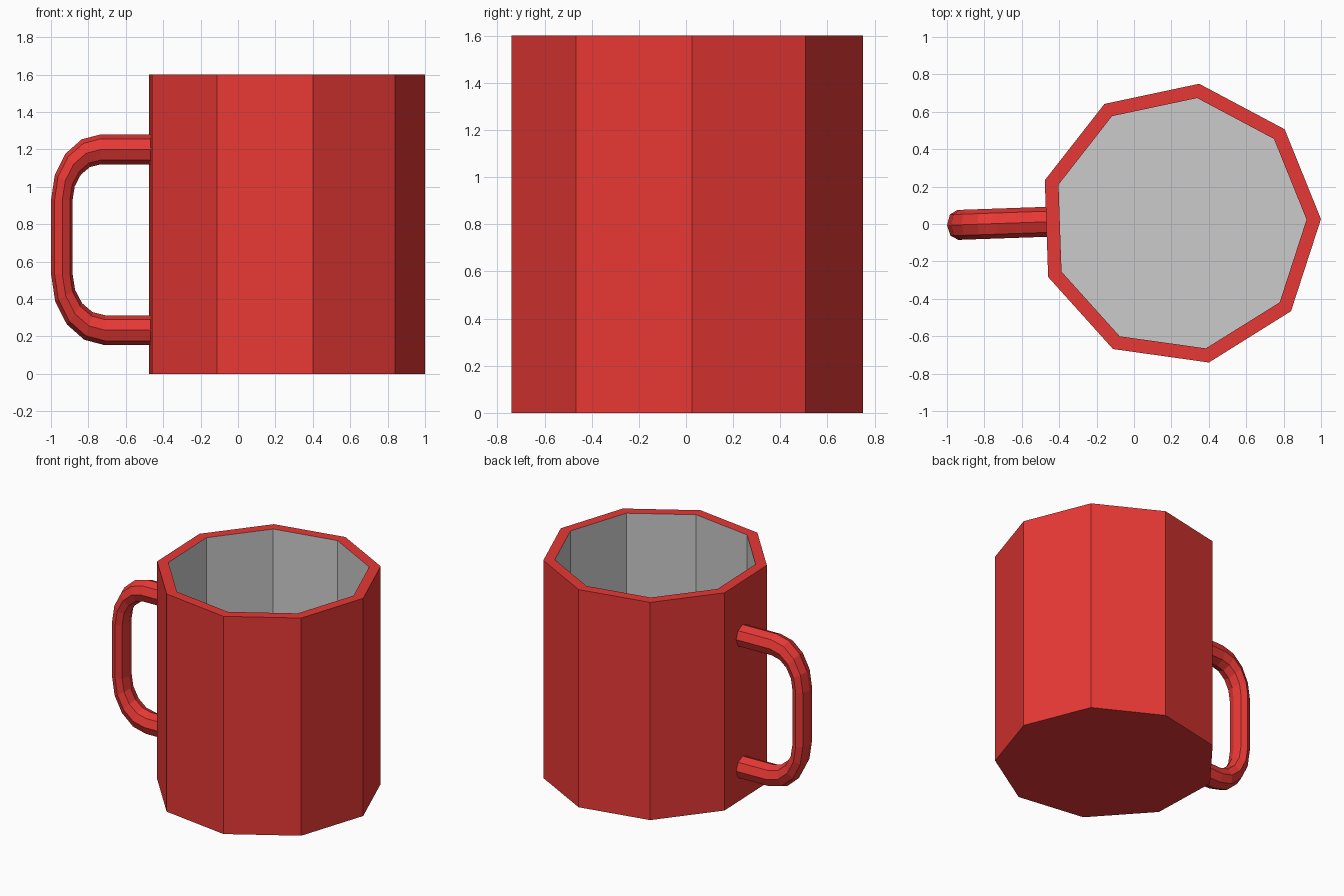
import bpy, bmesh
from math import cos, sin, radians, pi

if "Cube" in bpy.data.objects:
    bpy.data.objects.remove(bpy.data.objects["Cube"])

red = bpy.data.materials.new("red_glaze")
red.diffuse_color = (0.8, 0.04, 0.035, 1)
red.use_nodes = True
red.node_tree.nodes["Principled BSDF"].inputs["Base Color"].default_value = red.diffuse_color


def make_object(name, bm, materials):
    bmesh.ops.recalc_face_normals(bm, faces=bm.faces[:])
    mesh = bpy.data.meshes.new(name)
    bm.to_mesh(mesh)
    bm.free()
    for mat in materials:
        mesh.materials.append(mat)
    obj = bpy.data.objects.new(name, mesh)
    bpy.context.collection.objects.link(obj)
    return obj


def bridge(bm, a, b):
    n = len(a)
    return [bm.faces.new((a[i], a[(i + 1) % n], b[(i + 1) % n], b[i])) for i in range(n)]


TILT = radians(2)

# Nine-sided cup: outer wall, rim, inner wall and floor
SIDES, CX = 9, 0.243


def cup_ring(bm, r, z):
    angles = [TILT + 2 * pi * i / SIDES for i in range(SIDES)]
    return [bm.verts.new((CX + r * cos(a), r * sin(a), z)) for a in angles]


def build_shell(name, profile, material):
    bm = bmesh.new()
    rings = [cup_ring(bm, r, z) for r, z in profile]
    for a, b in zip(rings, rings[1:]):
        bridge(bm, a, b)
    return bm, rings


bm = bmesh.new()
rings = [cup_ring(bm, r, z) for r, z in ((0.757, 0), (0.757, 1.6), (0.68, 1.6), (0.68, 0.08))]
bm.faces.new(rings[0])
bridge(bm, rings[0], rings[1])
bridge(bm, rings[1], rings[2])
inside = bridge(bm, rings[2], rings[3]) + [bm.faces.new(rings[3])]
for f in inside:
    f.material_index = 1
make_object("cup", bm, [red, None])

# Handle: octagonal tube along a rounded C, flattened in x
R, FLAT, STEPS = 0.08, 0.72, 4
path = [(-0.44, 1.2, 90)]
for cx, cz, rx, rz, start in ((-0.735, 0.93, 0.2075, 0.27, 90), (-0.712, 0.533, 0.2305, 0.30, 180)):
    for i in range(STEPS + 1):
        t = start + 90 * i / STEPS
        path.append((cx + rx * cos(radians(t)), cz + rz * sin(radians(t)), t))
path.append((-0.44, 0.233, 270))

bm = bmesh.new()
rings = []
for x, z, t in path:
    nx, nz = FLAT * cos(radians(t)), sin(radians(t))
    rings.append([bm.verts.new((x + R * nx * cos(a), R * sin(a), z + R * nz * cos(a)))
                  for a in (k * pi / 4 for k in range(8))])
for a, b in zip(rings, rings[1:]):
    bridge(bm, a, b)
bm.faces.new(rings[0])
bm.faces.new(rings[-1])
handle = make_object("handle", bm, [red])
handle.rotation_euler.z = TILT
handle.location.y = 0.028
